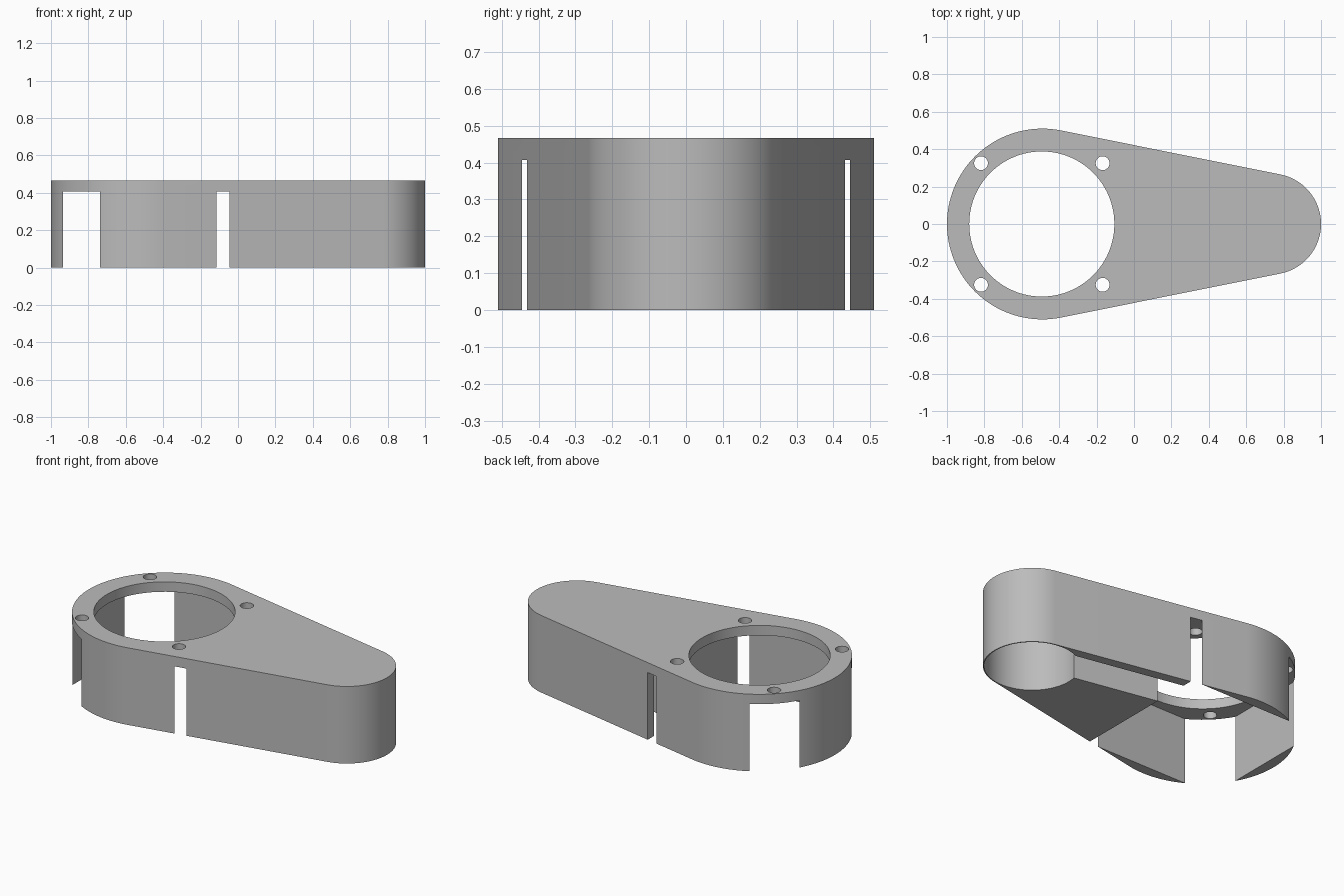
import bpy, bmesh, math

cube = bpy.data.objects.get("Cube")
if cube:
    bpy.data.objects.remove(cube, do_unlink=True)

H, CEIL = 0.467, 0.407            # total height, underside of the top plate
BIG_X, BIG_R = -0.49, 0.51        # wide round end
END_X, END_R = 0.73, 0.27         # narrow round end

grey = bpy.data.materials.new("plain grey")
grey.use_nodes = True
grey.diffuse_color = (0.5, 0.5, 0.5, 1)
grey.node_tree.nodes["Principled BSDF"].inputs["Base Color"].default_value = (0.5, 0.5, 0.5, 1)


def prism(name, pts, z0, z1):
    """Extrude a counter-clockwise outline from z0 to z1."""
    bm = bmesh.new()
    face = bm.faces.new([bm.verts.new((x, y, z0)) for x, y in pts])
    new = bmesh.ops.extrude_face_region(bm, geom=[face])["geom"]
    bmesh.ops.translate(bm, vec=(0, 0, z1 - z0),
                        verts=[v for v in new if isinstance(v, bmesh.types.BMVert)])
    bmesh.ops.recalc_face_normals(bm, faces=bm.faces)
    me = bpy.data.meshes.new(name)
    bm.to_mesh(me)
    bm.free()
    me.materials.append(grey)
    ob = bpy.data.objects.new(name, me)
    bpy.context.collection.objects.link(ob)
    return ob


def arc(cx, cy, r, a0, a1, n):
    return [(cx + r * math.cos(a0 + (a1 - a0) * i / n),
             cy + r * math.sin(a0 + (a1 - a0) * i / n)) for i in range(n + 1)]


def circle(cx, cy, r, n):
    return arc(cx, cy, r, 0, math.tau, n)[:-1]


# Teardrop body: two round ends joined by tangent sides
t = math.acos((BIG_R - END_R) / (END_X - BIG_X))
outline = arc(END_X, 0, END_R, -t, t, 48) + arc(BIG_X, 0, BIG_R, t, math.tau - t, 72)
body = prism("housing", outline, 0, H)

# Cutters: square bay, side channel, round end pocket, large opening, screw holes
s = 0.445
cutters = [
    prism("square_bay_cutter",
          [(BIG_X - s, -s), (BIG_X + s, -s), (BIG_X + s, s), (BIG_X - s, s)], -0.1, CEIL),
    prism("channel_cutter",
          [(-0.1, 0.16), (0.65, 0.013), (0.65, 0.233), (-0.1, 0.38)], -0.1, CEIL),
    prism("end_pocket_cutter", circle(END_X, 0, 0.264, 96), -0.1, CEIL),
    prism("opening_cutter", circle(BIG_X - 0.003, 0, 0.388, 96), 0.3, H + 0.1),
]
for sx in (-1, 1):
    for sy in (-1, 1):
        cutters.append(prism("screw_hole_cutter",
                             circle(BIG_X - 0.003 + sx * 0.325, sy * 0.325, 0.037, 32),
                             0.3, H + 0.1))

bpy.ops.object.select_all(action='DESELECT')
bpy.context.view_layer.objects.active = body
body.select_set(True)
for c in cutters:
    c.hide_render = True
    mod = body.modifiers.new(c.name, 'BOOLEAN')
    mod.operation = 'DIFFERENCE'
    mod.solver = 'EXACT'
    mod.object = c
    bpy.ops.object.modifier_apply(modifier=mod.name)
for c in cutters:
    bpy.data.objects.remove(c, do_unlink=True)

# Smooth round walls, crisp edges
bpy.ops.object.shade_smooth_by_angle(angle=math.radians(30))
